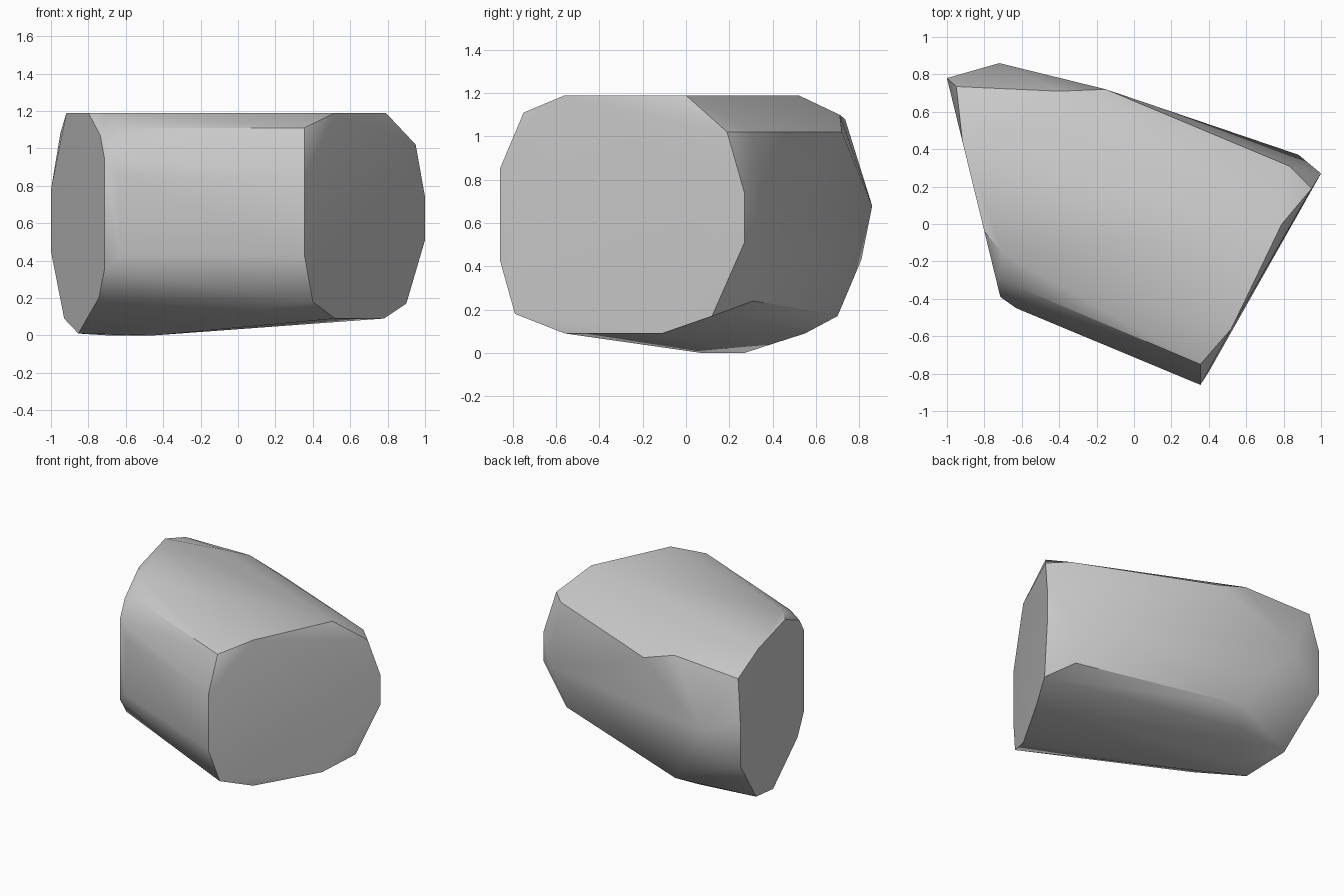
import bpy
import bmesh
import math

default_cube = bpy.data.objects.get("Cube")
if default_cube:
    bpy.data.objects.remove(default_cube, do_unlink=True)


def make_material(name, colour):
    material = bpy.data.materials.new(name)
    material.use_nodes = True
    material.diffuse_color = colour
    shader = material.node_tree.nodes["Principled BSDF"]
    shader.inputs["Base Color"].default_value = colour
    return material


def cut_end_point(y, z):
    """Place a profile point on the slanted plane of the small end."""
    return (-0.8 - (y + 0.04) / 4.1, y, z)


def build_stone(name, points, material):
    """Wrap the corner points in a convex skin and merge flat facets."""
    bm = bmesh.new()
    for point in points:
        bm.verts.new(point)
    hull = bmesh.ops.convex_hull(bm, input=bm.verts[:])
    leftovers = {item for key in ("geom_interior", "geom_unused") for item in hull[key]
                 if isinstance(item, bmesh.types.BMVert)}
    bmesh.ops.delete(bm, geom=list(leftovers), context="VERTS")
    bmesh.ops.dissolve_limit(bm, angle_limit=math.radians(3),
                             verts=bm.verts[:], edges=bm.edges[:])
    bmesh.ops.recalc_face_normals(bm, faces=bm.faces[:])
    mesh = bpy.data.meshes.new(name)
    bm.to_mesh(mesh)
    bm.free()
    mesh.materials.append(material)
    stone = bpy.data.objects.new(name, mesh)
    bpy.context.collection.objects.link(stone)
    bpy.ops.object.select_all(action="DESELECT")
    stone.select_set(True)
    bpy.context.view_layer.objects.active = stone
    bpy.ops.object.shade_smooth_by_angle(angle=math.radians(30))
    return stone


# Rim of the large flat break
large_end = [
    (.355, -.86, .85), (.355, -.75, 1.11), (.52, -.56, 1.19), (.79, 0, 1.19),
    (.95, .19, 1.02), (1, .27, .74), (1, .27, .51), (.9, .12, .17),
    (.78, -.11, .09), (.52, -.56, .09), (.4, -.79, .18), (.355, -.86, .43),
]

# Rim of the small flat break, as depth and height
small_end = [cut_end_point(y, z) for y, z in (
    (.78, .78), (.44, 1.19), (-.04, 1.19), (-.3, 1.07), (-.39, .95),
    (-.39, .35), (-.27, .2), (.18, .01), (.49, .09), (.78, .45),
)]

# Worn corners along the front, back, top and underside
front_corners = [(-.63, -.45, .85), (-.63, -.45, .43), (-.64, -.33, 1.11), (-.7, -.16, 1.19)]
back_corners = [
    (-.72, .86, .68), (-.75, .81, .43), (-.95, .735, 1.08), (-.4, .71, 1.1),
    (-.15, .72, 1.02), (.83, .31, 1.02), (.88, .37, .55), (.78, .31, .24),
    (-.4, .7, .17), (-.5, .55, .09),
]
top_corners = [(-.5, .52, 1.19)]
base_corners = [(-.45, .07, 0), (-.7, .27, 0)]

stone_grey = make_material("stone grey", (0.6, 0.6, 0.6, 1))
build_stone("stone", large_end + small_end + front_corners + back_corners
            + top_corners + base_corners, stone_grey)
